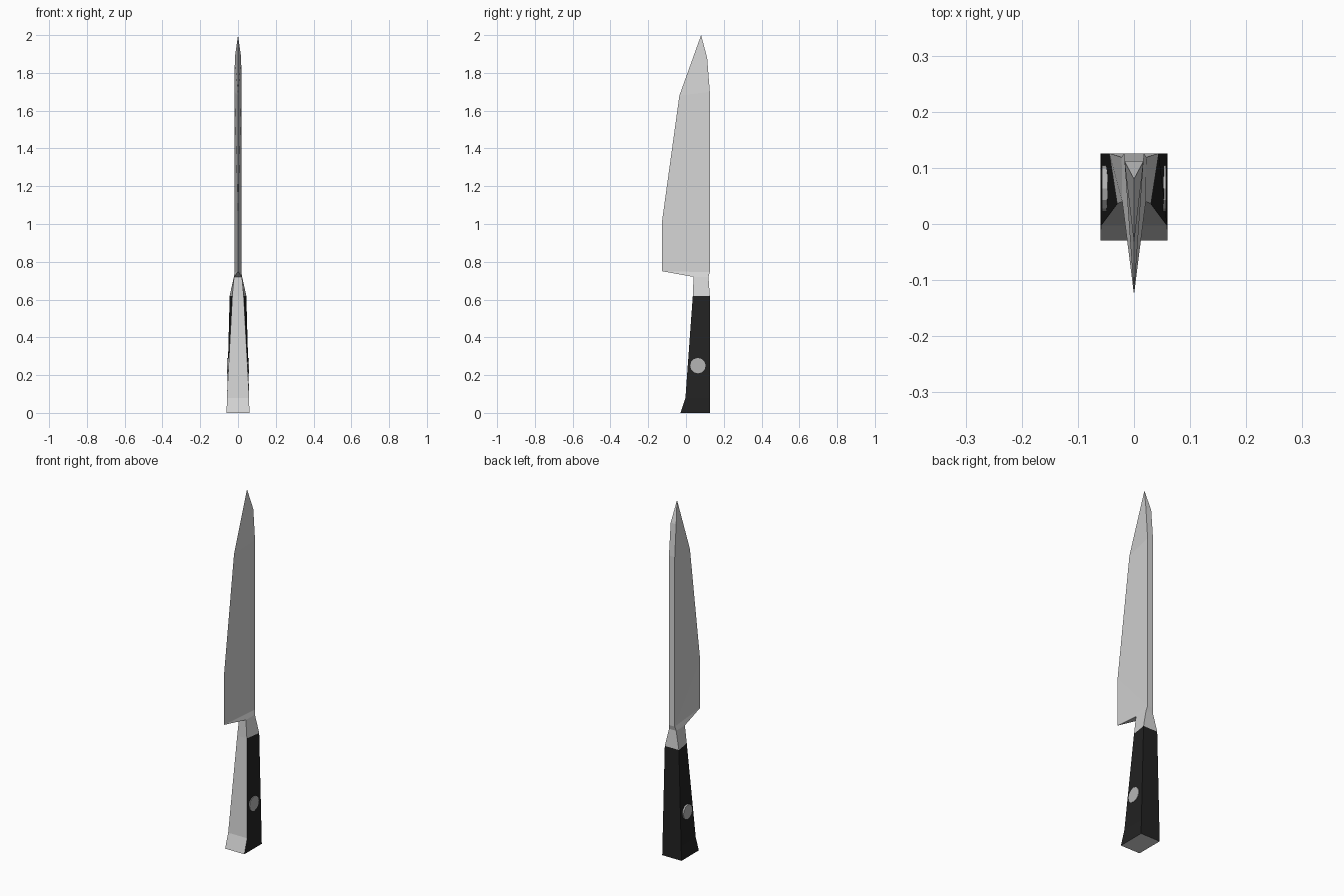
import bpy, bmesh, math
from mathutils import Matrix

if "Cube" in bpy.data.objects:
    bpy.data.objects.remove(bpy.data.objects["Cube"])


def material(name, rgb):
    m = bpy.data.materials.new(name)
    m.diffuse_color = (*rgb, 1)
    m.use_nodes = True
    m.node_tree.nodes["Principled BSDF"].inputs["Base Color"].default_value = m.diffuse_color
    return m


steel = material("steel", (0.66, 0.66, 0.66))
black = material("black_handle", (0.016, 0.016, 0.016))
rivet_grey = material("rivet_grey", (0.46, 0.46, 0.46))


def finish(name, bm, mats, rule=None):
    bmesh.ops.recalc_face_normals(bm, faces=bm.faces)
    bm.normal_update()
    if rule:
        for f in bm.faces:
            f.material_index = rule(f)
    me = bpy.data.meshes.new(name)
    bm.to_mesh(me)
    bm.free()
    for m in mats:
        me.materials.append(m)
    ob = bpy.data.objects.new(name, me)
    bpy.context.collection.objects.link(ob)
    return ob


# Section joining bolster and blade: front y, back y, front half width, back half width, z
NECK = (0.04, 0.119, 0.021, 0.022, 0.72)

# Blade: wedge with a sharp front edge and a flat spine
bm = bmesh.new()
edge = [bm.verts.new((0, y, z)) for y, z in
        ((-0.126, 0.75), (-0.126, 1.02), (-0.035, 1.68))]
tip = bm.verts.new((0, 0.08, 2.0))
spine_pts = ((NECK[3], NECK[1], NECK[4]), (0.018, 0.126, 0.745),
             (0.018, 0.126, 1.70), (0.017, 0.112, 1.88))
spines, fronts = [], []
for s in (-1, 1):
    sp = [bm.verts.new((s * x, y, z)) for x, y, z in spine_pts]
    fr = bm.verts.new((s * NECK[2], NECK[0], NECK[4]))
    for face in ((edge[0], edge[1], sp[1]), (edge[1], edge[2], sp[2], sp[1]),
                 (edge[2], tip, sp[3], sp[2]),
                 (edge[0], sp[1], sp[0], fr)):
        bm.faces.new(face)
    spines.append(sp)
    fronts.append(fr)
left, right = spines
for i in range(3):
    bm.faces.new((left[i], right[i], right[i + 1], left[i + 1]))
bm.faces.new((left[3], right[3], tip))
bm.faces.new((edge[0], fronts[0], fronts[1]))
finish("blade", bm, [steel])

# Handle and bolster: lofted four-sided sections
sections = [(-0.029, 0.126, 0.06, 0.06, 0.0), (-0.003, 0.126, 0.059, 0.058, 0.08),
            (0.036, 0.126, 0.03, 0.044, 0.62), NECK]
bm = bmesh.new()
rings = [[bm.verts.new(p) for p in ((-wf, yf, z), (wf, yf, z), (wb, yb, z), (-wb, yb, z))]
         for yf, yb, wf, wb, z in sections]
for a, b in zip(rings, rings[1:]):
    for i in range(4):
        j = (i + 1) % 4
        bm.faces.new((a[i], a[j], b[j], b[i]))
bm.faces.new(rings[0][::-1])


# Sides and back are black; tang, bolster and butt are steel
def handle_colour(f):
    is_steel = (f.normal.y < -0.6 or f.normal.z < -0.6
                or f.calc_center_median().z > 0.62)
    return 0 if is_steel else 1


finish("handle", bm, [steel, black], handle_colour)

# Rivet passing through the handle
bm = bmesh.new()
bmesh.ops.create_cone(bm, cap_ends=True, segments=12, radius1=0.041, radius2=0.041,
                      depth=0.114,
                      matrix=Matrix.Translation((0, 0.063, 0.25))
                      @ Matrix.Rotation(math.pi / 2, 4, 'Y'))
finish("rivet", bm, [rivet_grey])
